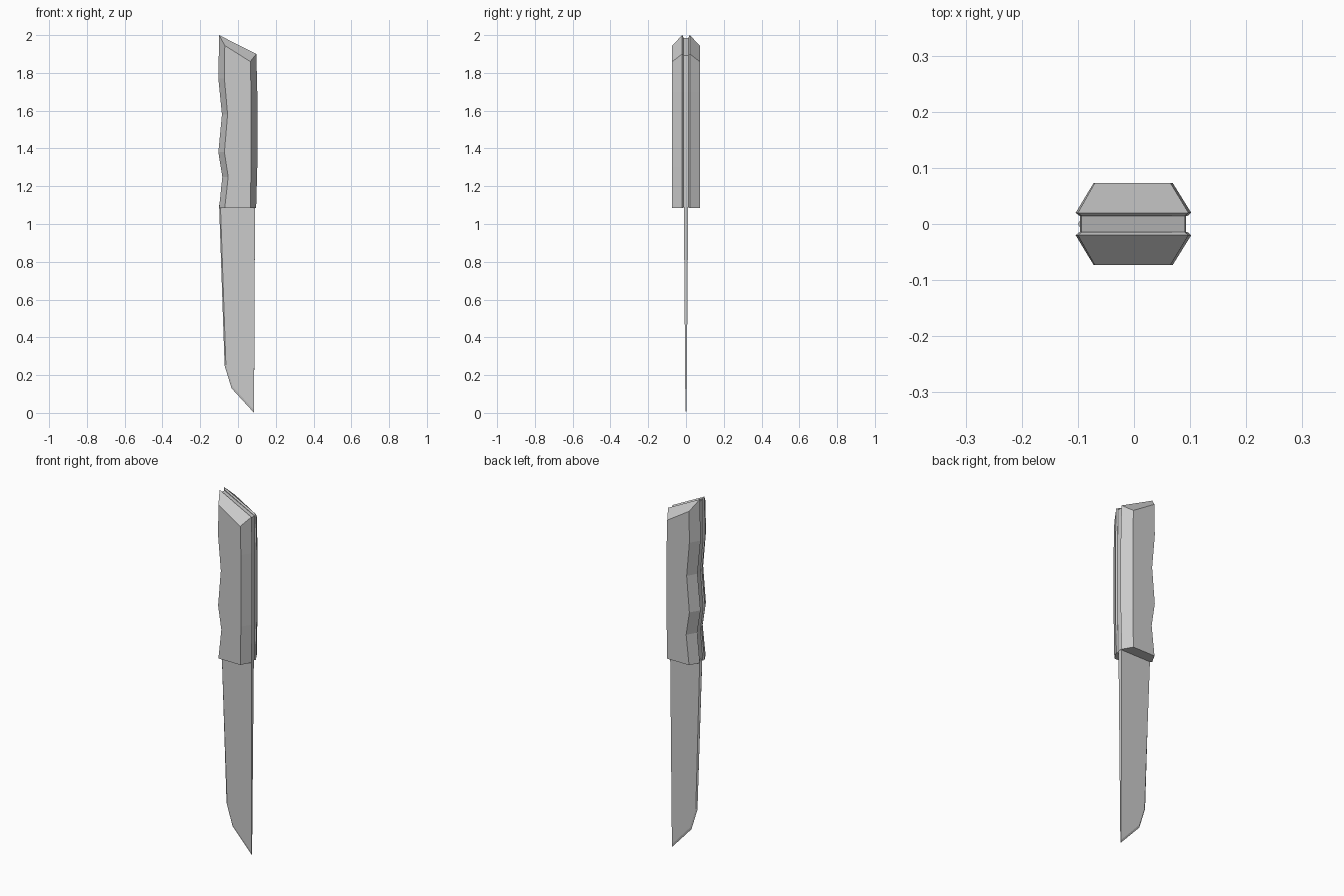
import bpy

if "Cube" in bpy.data.objects:
    bpy.data.objects.remove(bpy.data.objects["Cube"])


def make(name, rings):
    """Bridge equal-length rings of points and cap both ends."""
    n = len(rings[0])
    verts = [p for r in rings for p in r]
    faces = [(k * n + i, k * n + (i + 1) % n, (k + 1) * n + (i + 1) % n, (k + 1) * n + i)
             for k in range(len(rings) - 1) for i in range(n)]
    faces += [tuple(reversed(range(n))), tuple(range(len(verts) - n, len(verts)))]
    mesh = bpy.data.meshes.new(name)
    mesh.from_pydata(verts, [], faces)
    ob = bpy.data.objects.new(name, mesh)
    bpy.context.collection.objects.link(ob)
    # consistent outward normals
    bpy.context.view_layer.objects.active = ob
    ob.select_set(True)
    bpy.ops.object.mode_set(mode='EDIT')
    bpy.ops.mesh.select_all(action='SELECT')
    bpy.ops.mesh.normals_make_consistent(inside=False)
    bpy.ops.object.mode_set(mode='OBJECT')
    ob.select_set(False)
    return ob


# handle scale: outlines with finger grooves on the left, chamfered outwards
wide = [(-0.1, 2.0), (-0.104, 1.77), (-0.085, 1.58), (-0.104, 1.38), (-0.083, 1.25),
        (-0.1, 1.085), (0.096, 1.085), (0.102, 1.3), (0.102, 1.7), (0.097, 1.9)]
outer = [(-0.07, 1.945), (-0.072, 1.77), (-0.055, 1.58), (-0.072, 1.38), (-0.052, 1.25),
         (-0.07, 1.085), (0.065, 1.085), (0.069, 1.3), (0.069, 1.7), (0.065, 1.86)]
inner = [(x * 0.93, min(z, 1.99 if x < 0 else 1.895)) for x, z in wide]
for name, s in (("handle_scale_front", -1), ("handle_scale_back", 1)):
    make(name, [[(x, s * y, z) for x, z in prof]
                for prof, y in ((inner, 0.014), (wide, 0.02), (outer, 0.073))])

# tang sandwiched between the scales
tang = [(-0.094, 1.985), (-0.096, 1.77), (-0.08, 1.58), (-0.096, 1.38), (-0.079, 1.25),
        (-0.094, 1.09), (0.091, 1.09), (0.093, 1.3), (0.093, 1.7), (0.091, 1.892)]
make("tang", [[(x, y, z) for x, z in tang] for y in (-0.0145, 0.0145)])

# blade: tapering flat faces with a thin ground edge on the left and the tip
flat = [(0.09, 1.1), (-0.093, 1.1), (-0.064, 0.253), (-0.027, 0.138), (0.085, 0.015)]
edge = [(0.09, 1.1), (-0.1, 1.1), (-0.071, 0.25), (-0.034, 0.13), (0.085, 0.0)]
half = lambda z: 0.003 + 0.0085 * z / 1.1
make("blade", [[(x, -half(z), z) for x, z in flat],
               [(x, 0, z) for x, z in edge],
               [(x, half(z), z) for x, z in flat]])
